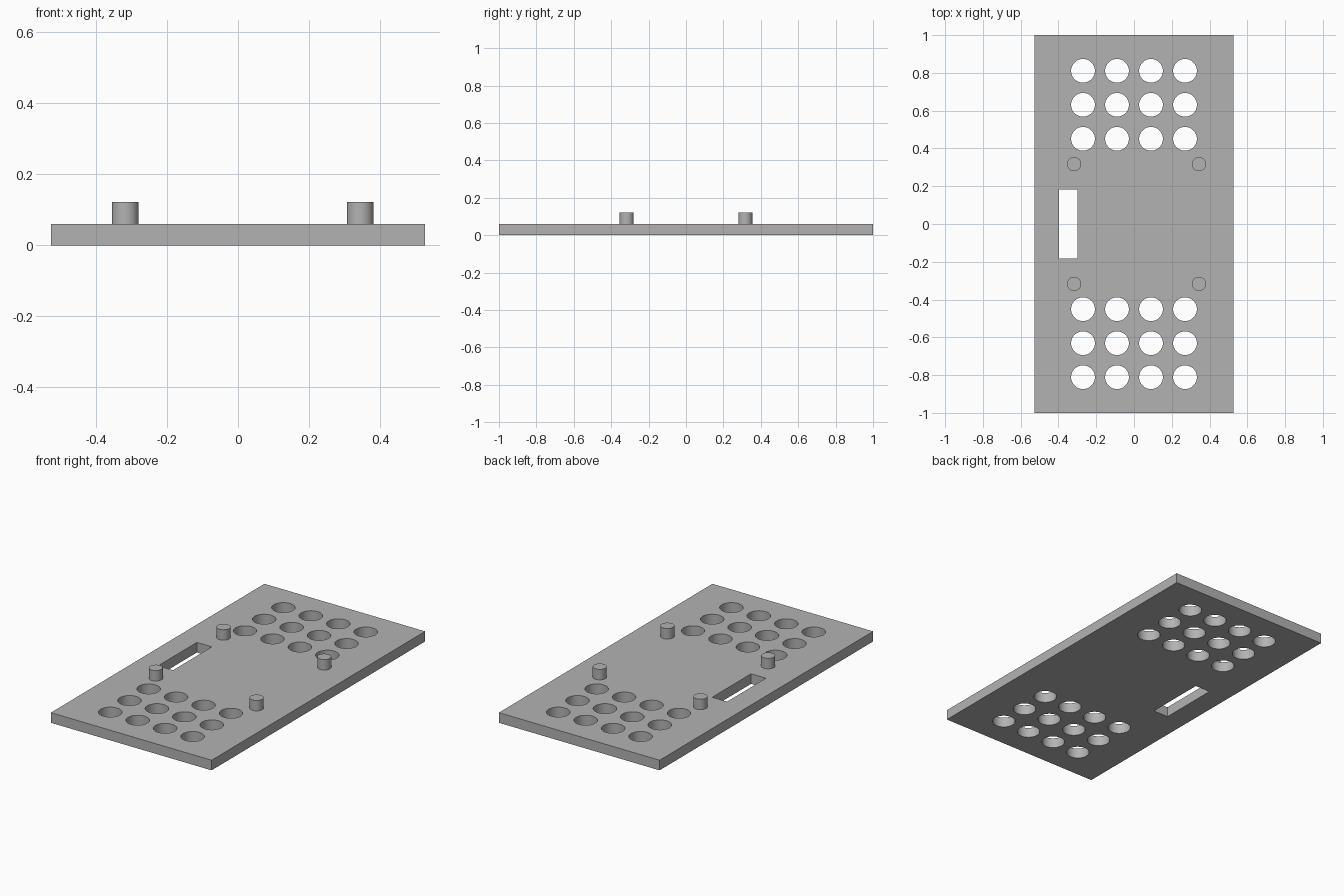
import bpy
import bmesh
import math
from mathutils import Matrix

cube = bpy.data.objects.get("Cube")
if cube:
    bpy.data.objects.remove(cube, do_unlink=True)

WIDTH, LENGTH, THICK = 1.054, 2.0, 0.06
HOLE_RADIUS, PITCH = 0.063, 0.18
PEG_RADIUS, PEG_TOP = 0.0375, 0.122

# Single plain grey
grey = bpy.data.materials.new("plain_grey")
grey.use_nodes = True
colour = (0.45, 0.45, 0.45, 1)
grey.diffuse_color = colour
grey.node_tree.nodes["Principled BSDF"].inputs["Base Color"].default_value = colour


def add_box(bm, x, y, z, sx, sy, sz):
    place = Matrix.Translation((x, y, z)) @ Matrix.Diagonal((sx, sy, sz, 1))
    bmesh.ops.create_cube(bm, size=1, matrix=place)


def add_cylinder(bm, x, y, z, radius, depth):
    bmesh.ops.create_cone(bm, cap_ends=True, segments=48, radius1=radius, radius2=radius,
                          depth=depth, matrix=Matrix.Translation((x, y, z)))


def finish(bm, name):
    mesh = bpy.data.meshes.new(name)
    bm.to_mesh(mesh)
    bm.free()
    mesh.materials.append(grey)
    obj = bpy.data.objects.new(name, mesh)
    bpy.context.collection.objects.link(obj)
    return obj


def smooth(obj):
    bpy.ops.object.select_all(action="DESELECT")
    obj.select_set(True)
    bpy.context.view_layer.objects.active = obj
    bpy.ops.object.shade_smooth_by_angle(angle=math.radians(30))


# Flat base plate
bm = bmesh.new()
add_box(bm, 0, 0, THICK / 2, WIDTH, LENGTH, THICK)
plate = finish(bm, "base_plate")

# Cutter: two grids of round holes and one slot
bm = bmesh.new()
for side in (-1, 1):
    for row in range(3):
        for col in range(4):
            add_cylinder(bm, (col - 1.5) * PITCH, side * (0.451 + row * PITCH),
                         THICK / 2, HOLE_RADIUS, THICK * 3)
add_box(bm, -0.348, 0, THICK / 2, 0.098, 0.364, THICK * 3)
cutter = finish(bm, "hole_cutter")
cutter.hide_render = True

cut = plate.modifiers.new("holes", "BOOLEAN")
cut.operation = "DIFFERENCE"
cut.solver = "EXACT"
cut.object = cutter
bpy.context.view_layer.objects.active = plate
bpy.ops.object.modifier_apply(modifier=cut.name)
bpy.data.objects.remove(cutter, do_unlink=True)
smooth(plate)

# Four locating pegs standing on the plate
for x, side_name in ((-0.317, "right"), (0.344, "left")):
    for y, end_name in ((-0.317, "front"), (0.317, "back")):
        bm = bmesh.new()
        add_cylinder(bm, x, y, (THICK + PEG_TOP) / 2, PEG_RADIUS, PEG_TOP - THICK)
        smooth(finish(bm, f"{end_name}_{side_name}_peg"))
